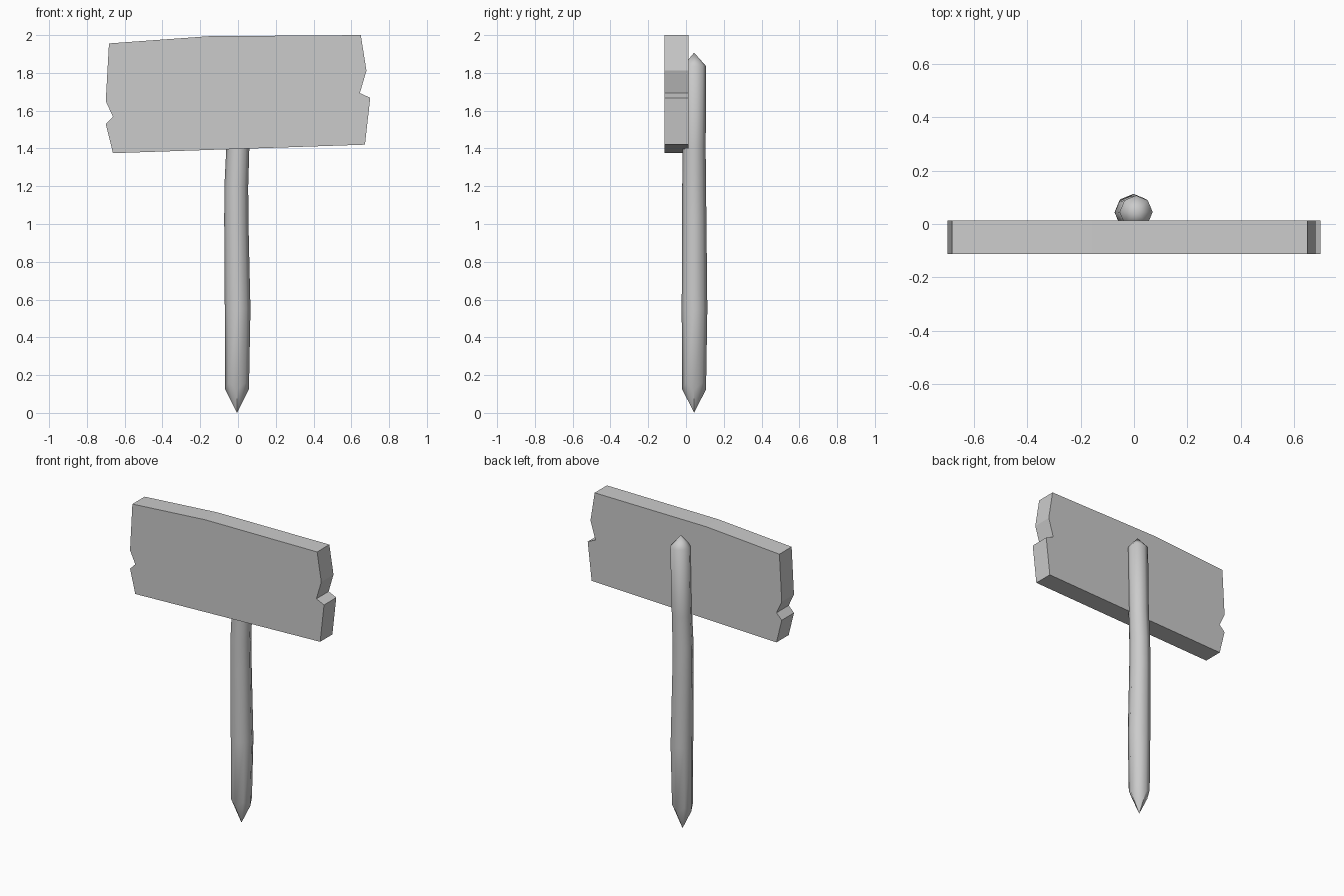
import bpy, bmesh, math

if "Cube" in bpy.data.objects:
    bpy.data.objects.remove(bpy.data.objects["Cube"])


def finish(bm, name, smooth=False):
    bmesh.ops.recalc_face_normals(bm, faces=bm.faces)
    mesh = bpy.data.meshes.new(name)
    bm.to_mesh(mesh)
    bm.free()
    obj = bpy.data.objects.new(name, mesh)
    bpy.context.collection.objects.link(obj)
    if smooth:
        bpy.ops.object.select_all(action='DESELECT')
        obj.select_set(True)
        bpy.context.view_layer.objects.active = obj
        bpy.ops.object.shade_smooth_by_angle(angle=math.radians(48))
    return obj


# Sign board: broken plank outline (x, z) extruded backwards
outline = [(-0.683, 1.956), (-0.155, 1.994), (0.65, 2.0), (0.68, 1.812),
           (0.645, 1.693), (0.70, 1.668), (0.672, 1.42), (-0.662, 1.375),
           (-0.70, 1.53), (-0.662, 1.568), (-0.70, 1.65)]
bm = bmesh.new()
front = bm.faces.new([bm.verts.new((x, -0.113, z)) for x, z in outline])
ext = bmesh.ops.extrude_face_region(bm, geom=[front], use_keep_orig=True)
bmesh.ops.translate(bm, vec=(0, 0.126, 0),
                    verts=[g for g in ext['geom'] if isinstance(g, bmesh.types.BMVert)])
finish(bm, "sign_board")

# Post: slightly crooked eight-sided stake, sections (z, x, y, radius, diagonal lift)
sections = [(0.125, -0.005, 0.043, 0.063, 0.035),
            (0.55, -0.002, 0.045, 0.068, 0),
            (1.02, -0.009, 0.044, 0.064, 0),
            (1.20, -0.009, 0.043, 0.063, 0),
            (1.40, -0.001, 0.043, 0.061, 0),
            (1.835, 0.008, 0.045, 0.062, 0.005)]
bm = bmesh.new()
rings = []
for z, cx, cy, r, lift in sections:
    rings.append([bm.verts.new((cx + r * math.cos(i * math.pi / 4),
                                cy + r * math.sin(i * math.pi / 4),
                                z + lift * (i % 2))) for i in range(8)])
bottom = bm.verts.new((-0.005, 0.043, 0))
top = bm.verts.new((0.008, 0.043, 1.907))
for i in range(8):
    j = (i + 1) % 8
    for a, b in zip(rings, rings[1:]):
        bm.faces.new((a[i], a[j], b[j], b[i]))
    bm.faces.new((bottom, rings[0][j], rings[0][i]))
    bm.faces.new((top, rings[-1][i], rings[-1][j]))
finish(bm, "post", smooth=True)
